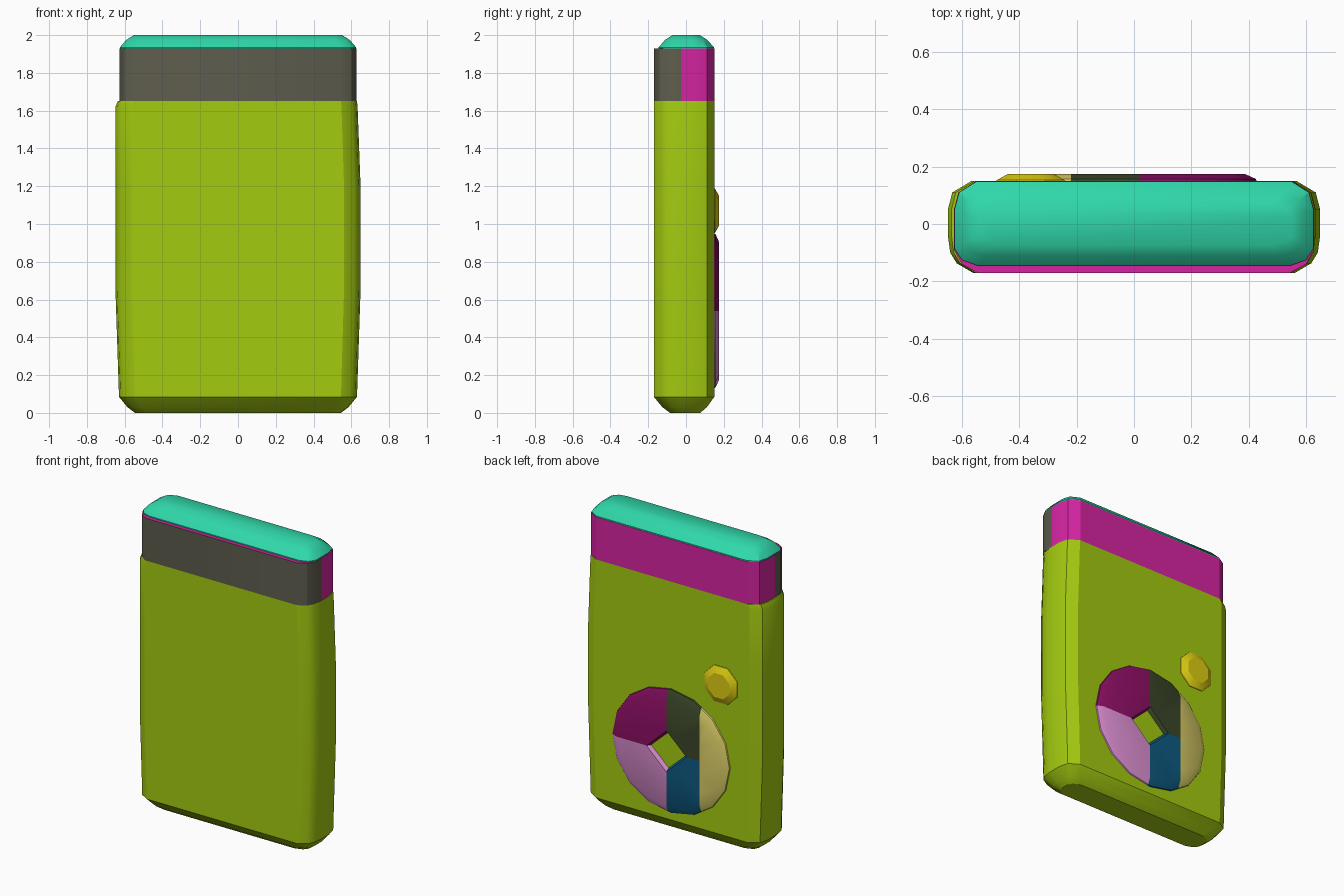
import bpy, bmesh, math

cube = bpy.data.objects.get("Cube")
if cube:
    bpy.data.objects.remove(cube, do_unlink=True)


def material(name, r, g, b):
    """Flat material from display values 0-255, stored as linear."""
    def lin(c):
        c /= 255
        return c / 12.92 if c < 0.04 else ((c + 0.055) / 1.055) ** 2.4
    col = (lin(r), lin(g), lin(b), 1)
    m = bpy.data.materials.new(name)
    m.use_nodes = True
    m.diffuse_color = col
    m.node_tree.nodes["Principled BSDF"].inputs["Base Color"].default_value = col
    return m


lime = material("lime", 163, 203, 16)
teal = material("teal", 48, 216, 170)
grey = material("warm_grey", 94, 93, 78)
magenta = material("magenta", 214, 36, 162)
yellow = material("yellow", 222, 205, 18)
plum = material("plum", 140, 15, 100)
forest = material("dark_green", 58, 70, 40)
tan = material("tan", 218, 205, 102)
pink = material("pink", 216, 140, 206)
blue = material("blue", 14, 90, 130)


def finish(name, bm, mats, angle=30):
    bmesh.ops.recalc_face_normals(bm, faces=bm.faces)
    me = bpy.data.meshes.new(name)
    bm.to_mesh(me)
    bm.free()
    for m in mats:
        me.materials.append(m)
    ob = bpy.data.objects.new(name, me)
    bpy.context.collection.objects.link(ob)
    bpy.ops.object.select_all(action='DESELECT')
    ob.select_set(True)
    bpy.context.view_layer.objects.active = ob
    bpy.ops.object.shade_smooth_by_angle(angle=math.radians(angle))
    return ob


def loft(loops, cap=True, cyclic=False):
    """Skin equal-length point loops; cap the ends or join last to first."""
    bm = bmesh.new()
    rings = [[bm.verts.new(p) for p in loop] for loop in loops]
    pairs = list(zip(rings, rings[1:]))
    if cyclic:
        pairs.append((rings[-1], rings[0]))
    for a, b in pairs:
        n = len(a)
        for i in range(n):
            j = (i + 1) % n
            bm.faces.new((a[i], a[j], b[j], b[i]))
    if cap:
        bm.faces.new(rings[0])
        bm.faces.new(rings[-1])
    return bm


def section(half, z, left=1.0, right=1.0, inset=0.0):
    """Closed outline from a half outline, with side bulge and inset."""
    top_x = max(x for x, y in half)
    top_y = max(abs(y) for x, y in half)
    kx, ky = 1 - inset / top_x, 1 - inset / top_y
    pts = [(x * left * kx, y * ky, z) for x, y in half]
    pts += [(-x * right * kx, y * ky, z) for x, y in reversed(half)]
    return pts


# Main body: rounded slab with slightly bulging sides
body_half = [(0.545, -0.17), (0.6, -0.137), (0.622, -0.1), (0.63, -0.04),
             (0.63, 0.05), (0.615, 0.11), (0.55, 0.15)]
levels = [(0, 1, 1, 0.085), (0.03, 1, 1, 0.045), (0.085, 1, 1, 0),
          (0.65, 1.03, 1.03, 0), (1.2, 1.03, 1.03, 0),
          (1.62, 1.005, 1.03, 0), (1.65, 1, 1.01, 0)]
finish("body", loft([section(body_half, z, l, r, d) for z, l, r, d in levels]), [lime])

# Two-colour band: grey front half, magenta back half
band_half = [(0.545, -0.17), (0.6, -0.14), (0.628, -0.09), (0.628, -0.025),
             (0.628, 0.05), (0.612, 0.11), (0.55, 0.15)]
bm = loft([section(band_half, z) for z in (1.65, 1.928)])
for f in bm.faces:
    f.material_index = int(f.calc_center_median().y > -0.025)
finish("upper_band", bm, [grey, magenta])

# Bevelled cap on top
cap_half = [(0.545, -0.145), (0.6, -0.125), (0.626, -0.085), (0.626, 0.05),
            (0.61, 0.11), (0.55, 0.148)]
cap_levels = [(1.925, 0), (1.935, 0), (1.975, 0.035), (2.0, 0.075)]
finish("top_cap", loft([section(cap_half, z, inset=d) for z, d in cap_levels]), [teal])


def disc_loop(cx, cz, rx, rz, y, sides, start=0.0, diamond=False):
    pts = []
    for i in range(sides):
        a = 2 * math.pi * (i + start) / sides
        c, s = math.cos(a), math.sin(a)
        k = 1 / (abs(c) + abs(s)) if diamond else 1
        pts.append((cx + rx * c * k, y, cz + rz * s * k))
    return pts


# Control ring on the back with a diamond hole, cut into coloured sectors
CX, CZ, SPLIT = 0.02, 0.54, -0.22
bm = loft([disc_loop(0, CZ, 0.43, 0.41, 0.145, 16),
           disc_loop(0, CZ, 0.425, 0.405, 0.157, 16),
           disc_loop(0, CZ, 0.385, 0.365, 0.175, 16),
           disc_loop(CX, CZ, 0.145, 0.135, 0.175, 16, diamond=True),
           disc_loop(CX, CZ, 0.125, 0.115, 0.145, 16, diamond=True)],
          cap=False, cyclic=True)
for co, no in (((CX, 0, 0), (1, 0, 0)), ((SPLIT, 0, 0), (1, 0, 0)),
               ((0, 0, CZ), (0, 0, 1))):
    bmesh.ops.bisect_plane(bm, geom=bm.verts[:] + bm.edges[:] + bm.faces[:],
                           dist=0.0001, plane_co=co, plane_no=no)
for f in bm.faces:
    c = f.calc_center_median()
    if c.x < SPLIT:
        f.material_index = 4
    else:
        f.material_index = (0 if c.x > CX else 2) + (0 if c.z > CZ else 1)
finish("control_ring", bm, [plum, pink, forest, blue, tan], 25)

# Small bevelled button beside the ring
finish("round_button",
       loft([disc_loop(-0.36, 1.07, r, r, y, 8, 0.5)
             for r, y in ((0.132, 0.145), (0.128, 0.153), (0.085, 0.175))]), [yellow], 25)
